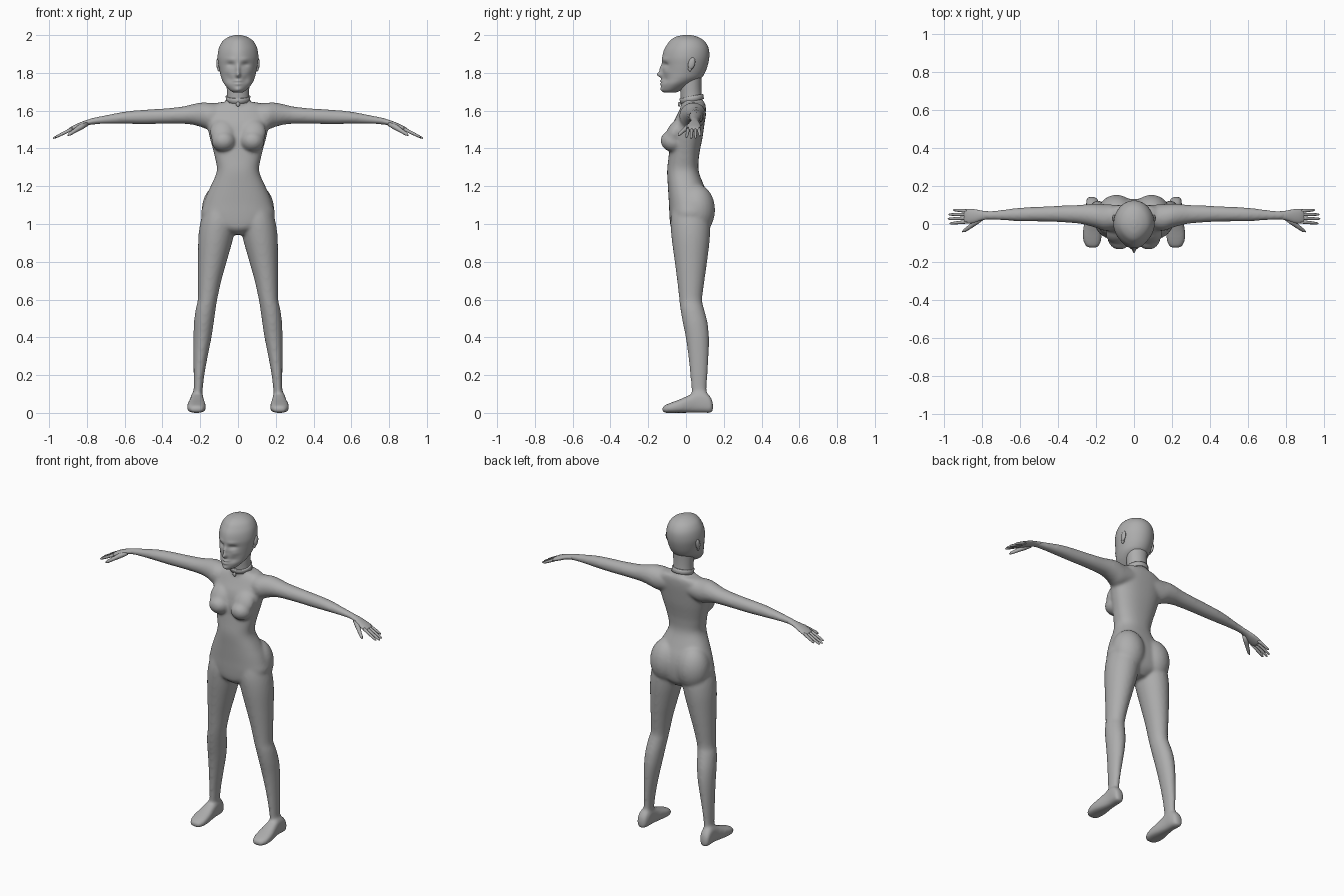
import bpy, bmesh, math
from mathutils import Vector, Matrix

skin = bpy.data.materials.new("neutral grey")
skin.diffuse_color = (0.42, 0.42, 0.42, 1)


def spline(rows, sub):
    """Catmull-Rom refinement of a list of section tuples."""
    out = []
    for i in range(len(rows) - 1):
        a, b, c, d = (rows[max(i - 1, 0)], rows[i], rows[i + 1],
                      rows[min(i + 2, len(rows) - 1)])
        for k in range(sub):
            t = k / sub
            out.append([0.5 * (2 * q + (r - p) * t + (2 * p - 5 * q + 4 * r - s) * t * t
                               + (3 * q - p - 3 * r + s) * t ** 3)
                        for p, q, r, s in zip(a, b, c, d)])
    return out + [list(rows[-1])]


def loft(bm, axis, rows, n=28, sub=4, power=1.0, side=1, taper=0.0):
    """Rows are (position on axis, u min, u max, v min, v max); u, v = z, y / x, z / x, y."""
    order = {'x': (2, 1, 0), 'y': (0, 2, 1), 'z': (0, 1, 2)}[axis]
    rings = []
    for p, u0, u1, v0, v1 in spline(rows, sub):
        ring = []
        for i in range(n):
            a = 2 * math.pi * i / n
            c, s = math.cos(a), math.sin(a)
            c = math.copysign(abs(c) ** power, c) * (1 - taper * max(0, -s) ** 2)
            s = math.copysign(abs(s) ** power, s)
            loc = ((u0 + u1) / 2 + c * (u1 - u0) / 2, (v0 + v1) / 2 + s * (v1 - v0) / 2, p)
            co = [loc[k] for k in order]
            ring.append(bm.verts.new((co[0] * side, co[1], co[2])))
        rings.append(ring)
    skin_rings(bm, rings)


def skin_rings(bm, rings):
    n = len(rings[0])
    for r, q in zip(rings, rings[1:]):
        for i in range(n):
            bm.faces.new((r[i], r[(i + 1) % n], q[(i + 1) % n], q[i]))
    bm.faces.new(rings[0])
    bm.faces.new(rings[-1])


def ball(bm, loc, size, tilt=0.0):
    m = Matrix.Translation(loc) @ Matrix.Rotation(tilt, 4, 'X') @ Matrix.Diagonal((*size, 1))
    bmesh.ops.create_uvsphere(bm, u_segments=24, v_segments=16, radius=1, matrix=m)


def tube(bm, points, radii, n=10):
    """Round tapering tube through points."""
    rings = []
    for i, p in enumerate(points):
        d = Vector(points[min(i + 1, len(points) - 1)]) - Vector(points[max(i - 1, 0)])
        rot = d.to_track_quat('Z', 'Y')
        rings.append([bm.verts.new(Vector(p) + rot @ Vector(
            (radii[i] * math.cos(2 * math.pi * k / n), radii[i] * math.sin(2 * math.pi * k / n), 0)))
            for k in range(n)])
    skin_rings(bm, rings)


def finish(bm, name):
    bmesh.ops.recalc_face_normals(bm, faces=bm.faces)
    for f in bm.faces:
        f.smooth = True
    me = bpy.data.meshes.new(name)
    bm.to_mesh(me)
    bm.free()
    me.materials.append(skin)
    ob = bpy.data.objects.new(name, me)
    bpy.context.collection.objects.link(ob)
    return ob


# ---- body: torso, limbs and feet fused into one skin
bm = bmesh.new()
torso = [(0.943, -.04, .04, -.04, .08), (0.97, -.1, .1, -.074, .11), (1.0, -.165, .165, -.084, .125),
         (1.05, -.195, .195, -.088, .132), (1.1, -.185, .185, -.09, .13), (1.15, -.168, .168, -.093, .118),
         (1.2, -.145, .145, -.096, .097), (1.28, -.112, .112, -.1, .067), (1.35, -.122, .122, -.093, .068),
         (1.4, -.134, .134, -.088, .076), (1.46, -.15, .15, -.085, .088), (1.53, -.165, .165, -.07, .098),
         (1.58, -.165, .165, -.046, .104), (1.62, -.15, .15, -.026, .105), (1.645, -.1, .1, -.01, .1)]
loft(bm, 'z', torso, n=40, power=0.85)
# neck
loft(bm, 'z', [(1.58, -.09, .09, -.03, .1), (1.63, -.066, .066, -.028, .095), (1.68, -.06, .06, -.03, .084),
               (1.74, -.062, .062, -.034, .082), (1.8, -.065, .065, -.03, .085)])
leg = [(1.1, .03, .17, -.07, .1), (1.02, .01, .197, -.082, .125), (.93, .024, .21, -.077, .127),
       (.8, .06, .212, -.06, .112), (.7, .088, .212, -.047, .098), (.6, .11, .213, -.036, .086),
       (.55, .118, .224, -.03, .096), (.48, .128, .233, -.018, .114), (.4, .14, .236, -.002, .122),
       (.3, .16, .236, .012, .12), (.2, .178, .235, .022, .114), (.12, .187, .235, .029, .11),
       (.05, .19, .24, .04, .115)]
foot = [(.143, .205, .24, .006, .05), (.13, .19, .25, 0, .085), (.1, .183, .252, 0, .112),
        (.06, .182, .252, 0, .115), (.02, .178, .258, 0, .096), (-.03, .171, .268, 0, .073),
        (-.075, .17, .27, 0, .056), (-.11, .18, .258, 0, .042), (-.126, .195, .24, .006, .03)]
arm = [(.07, 1.52, 1.635, -.02, .1), (.15, 1.5, 1.642, -.036, .104), (.2, 1.515, 1.643, -.02, .106),
       (.25, 1.527, 1.632, -.006, .104), (.3, 1.53, 1.621, .003, .1), (.4, 1.53, 1.611, .01, .096),
       (.5, 1.528, 1.605, .013, .091), (.6, 1.53, 1.595, .014, .086), (.7, 1.53, 1.576, .02, .074),
       (.77, 1.526, 1.562, .023, .068), (.8, 1.522, 1.552, .022, .068)]
for s in (1, -1):
    loft(bm, 'z', leg, side=s)
    loft(bm, 'y', foot, side=s, power=0.75)
    loft(bm, 'x', arm, side=s)
    ball(bm, (s * .076, -.07, 1.437), (.064, .066, .056), -0.25)   # bust
    ball(bm, (s * .08, -.055, 1.487), (.068, .045, .078), -0.5)    # upper chest slope
    ball(bm, (s * .092, .056, 1.075), (.1, .098, .135))           # seat
body = finish(bm, "body")
rm = body.modifiers.new("fuse", 'REMESH')
rm.mode, rm.voxel_size, rm.use_smooth_shade = 'VOXEL', 0.008, True
sm = body.modifiers.new("soften", 'SMOOTH')
sm.factor, sm.iterations = 0.5, 12

# ---- head: lofted skull with the face pushed in and out at feature spots
bm = bmesh.new()
skull = [(1.697, -.025, .025, -.118, -.05), (1.71, -.045, .045, -.13, -.02), (1.74, -.072, .072, -.132, .03),
         (1.77, -.087, .087, -.128, .078), (1.80, -.095, .095, -.126, .1), (1.84, -.103, .103, -.126, .115),
         (1.88, -.108, .108, -.126, .123), (1.92, -.104, .104, -.117, .122), (1.95, -.093, .093, -.1, .111),
         (1.975, -.074, .074, -.08, .09), (1.992, -.045, .045, -.05, .058), (2.0, -.015, .015, -.015, .025)]
loft(bm, 'z', skull, n=96, sub=6, taper=0.22)
# x, z, push, x spread, z spread
features = [(0, 1.79, -.024, .012, .014), (0, 1.818, -.014, .011, .024), (.038, 1.843, .012, .022, .012),
            (.038, 1.872, -.004, .025, .01), (0, 1.757, -.008, .02, .006), (0, 1.741, -.006, .017, .006),
            (0, 1.749, .004, .022, .002), (0, 1.712, -.005, .018, .01), (.055, 1.805, -.004, .018, .015),
            (.04, 1.765, .006, .018, .018)]
for v in bm.verts:
    if v.co.y < -0.03:
        x, z = abs(v.co.x), v.co.z
        v.co.y += sum(p * math.exp(-((x - fx) / sx) ** 2 - ((z - fz) / sz) ** 2)
                      for fx, fz, p, sx, sz in features)
finish(bm, "head")

# ---- ears
bm = bmesh.new()
for s in (1, -1):
    ball(bm, (s * .105, .03, 1.85), (.010, .018, .032), -0.25)
    ball(bm, (s * .101, .021, 1.822), (.008, .01, .014))
finish(bm, "ears")

# ---- hands: palm, four fingers and a thumb
bm = bmesh.new()
loft(bm, 'x', [(.755, 1.531, 1.561, .026, .066), (.8, 1.521, 1.551, .02, .07), (.84, 1.505, 1.536, .006, .078),
               (.875, 1.492, 1.52, .002, .08), (.895, 1.489, 1.507, .006, .076)], n=20)
for y0, y1, length in ((.012, .003, .092), (.031, .027, .102), (.05, .05, .098), (.068, .074, .075)):
    pts = [(.875 + length * t, y0 + (y1 - y0) * t, 1.505 - .05 * t * length / .1) for t in (0, .3, .65, .95, 1.02)]
    tube(bm, pts, (.0095, .009, .008, .006, .002))
tube(bm, [(.80, .03, 1.53), (.835, .008, 1.512), (.865, -.016, 1.493), (.89, -.034, 1.477), (.902, -.041, 1.468)],
     (.012, .015, .011, .009, .003))
finish(bm, "hands").modifiers.new("mirror", 'MIRROR')

# ---- collar band, tilted down to the front, with a small pendant
bm = bmesh.new()
loft(bm, 'z', [(-.014, -.06, .06, -.06, .06), (-.013, -.066, .066, -.065, .065), (0, -.064, .064, -.063, .063),
               (.013, -.066, .066, -.065, .065), (.014, -.06, .06, -.06, .06)], n=40, sub=1)
bmesh.ops.transform(bm, verts=bm.verts, matrix=Matrix.Translation((0, .03, 1.663)) @ Matrix.Rotation(.2, 4, 'X'))
finish(bm, "collar")
bm = bmesh.new()
ball(bm, (0, -.036, 1.634), (.011, .007, .013))
finish(bm, "pendant")
